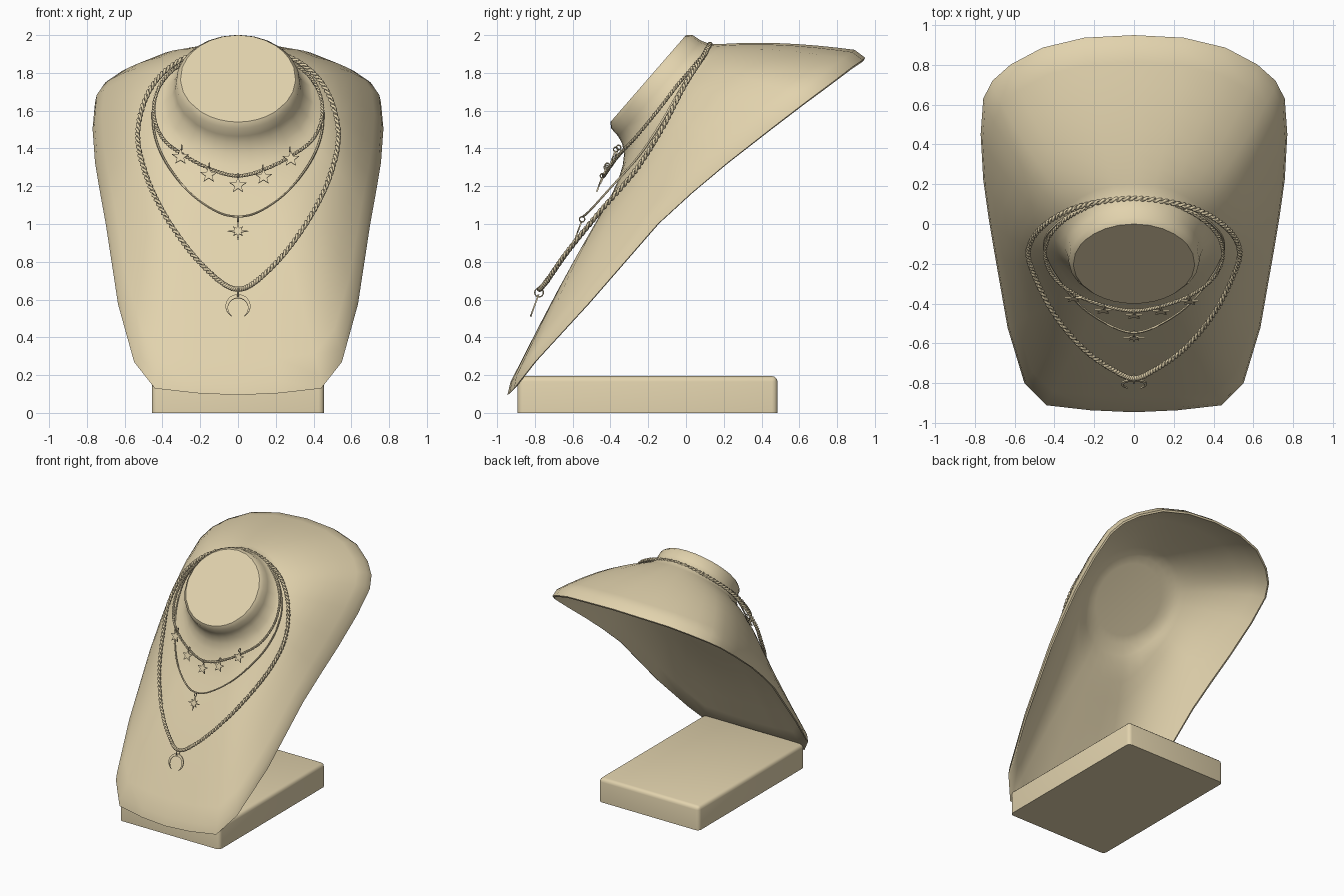
import bpy, bmesh
from math import sin, cos, pi, atan2, exp, radians
from mathutils import Vector, Matrix

if "Cube" in bpy.data.objects:
    bpy.data.objects.remove(bpy.data.objects["Cube"])

mat = bpy.data.materials.new("tan")
mat.diffuse_color = (0.76, 0.65, 0.42, 1)
mat.use_nodes = True
mat.node_tree.nodes["Principled BSDF"].inputs["Base Color"].default_value = mat.diffuse_color


def finish(obj, angle=35):
    obj.data.materials.clear()
    obj.data.materials.append(mat)
    bpy.ops.object.select_all(action='DESELECT')
    obj.select_set(True)
    bpy.context.view_layer.objects.active = obj
    bpy.ops.object.shade_smooth_by_angle(angle=radians(angle))
    return obj


def from_bmesh(name, bm, angle=35):
    bmesh.ops.recalc_face_normals(bm, faces=bm.faces)
    me = bpy.data.meshes.new(name)
    bm.to_mesh(me)
    bm.free()
    obj = bpy.data.objects.new(name, me)
    bpy.context.collection.objects.link(obj)
    return finish(obj, angle)


# Base block with rounded top and corners
bm = bmesh.new()
bmesh.ops.create_cube(bm, size=1, matrix=Matrix.Translation((0, -0.203, 0.0975)) @ Matrix.Diagonal((0.912, 1.376, 0.195, 1)))
edges = [e for e in bm.edges if max(v.co.z for v in e.verts) > 0.1]
bmesh.ops.bevel(bm, geom=edges, offset=0.03, segments=3, profile=0.5, affect='EDGES')
from_bmesh("base", bm)

# Bust shell, built in the tilted frame of the neck disc (x, u up-slope, d depth below disc)
C = Vector((0, -0.2, 1.77))
U = Vector((0, 0.656, 0.755))
N = Vector((0, -0.755, 0.656))
RIM = [(0, -.945, .095), (.22, -.935, .105), (.44, -.91, .13), (.55, -.80, .27), (.635, -.52, .575),
       (.70, -.15, 1.0), (.73, .03, 1.165), (.757, .22, 1.325), (.77, .45, 1.505), (.757, .63, 1.643),
       (.71, .72, 1.71), (.62, .80, 1.77), (.46, .885, 1.835), (.25, .935, 1.868), (0, .948, 1.88)]
NECK = [(.305, 0), (.328, .025), (.335, .08), (.35, .12), (.384, .165)]
STEPS = (.04, .1, .18, .3, .45, .6, .75, .9, 1)


def column(i):
    v = Vector(RIM[i]) - C
    rim = Vector((v.x, v.dot(U), -v.dot(N)))
    phi = 0.5 * atan2(rim.x, -rim.y) + 0.5 * i * pi / 14
    ring = lambda r, d: Vector((r * sin(phi), -r * cos(phi), d))
    back, front = (1 - cos(phi)) / 2, ((1 + cos(phi)) / 2) ** 2
    # shoulder line just inside the curled rim
    pre = rim + Vector((-.01 * sin(phi), .06 * front - .005 * back, -.033 - .037 * back))

    def loft(t):
        p = ring(.384, .165).lerp(pre, t)
        p.z += .7 * t * exp(-t / .15) * front - (.25 * sin(phi) ** 2 + .12 * back * back) * t * (1 - t)
        return p

    pts = [ring(r, d) for r, d in NECK] + [loft(t) for t in STEPS] + [rim]
    inset = Vector((-.015 * sin(phi), .015 * cos(phi), .004))
    pts += [rim + inset]
    pts += [loft(t) + Vector((-.012 * sin(phi), .012 * cos(phi), .026)) for t in STEPS[-2::-1]]
    pts += [ring(.34, .185), ring(.28, .18)]
    return [C + Vector((p.x, 0, 0)) + U * p.y - N * p.z for p in pts]


half = [column(i) for i in range(15)]
mirrored = [[Vector((-p.x, p.y, p.z)) for p in c] for c in half[13:0:-1]]
bm = bmesh.new()
cols = [[bm.verts.new(p) for p in c] for c in half + mirrored]
for a, b in zip(cols, cols[1:] + cols[:1]):
    for j in range(len(a) - 1):
        bm.faces.new((a[j], b[j], b[j + 1], a[j + 1]))
bm.faces.new([c[0] for c in cols])
bm.faces.new([c[-1] for c in cols])
from_bmesh("bust", bm, 42)


# Necklaces
def closed_path(pts, sub):
    full = [Vector(p) for p in pts]
    full += [Vector((-p.x, p.y, p.z)) for p in full[-2:0:-1]]
    n, out = len(full), []
    for i in range(n):
        a, b, c, d = (full[(i + k) % n] for k in (-1, 0, 1, 2))
        for s in range(sub):
            t = s / sub
            out.append(0.5 * (2 * b + (c - a) * t + (2 * a - 5 * b + 4 * c - d) * t * t
                              + (3 * b - a - 3 * c + d) * t ** 3))
    return out


def tube(name, pts, radius):
    cu = bpy.data.curves.new(name, 'CURVE')
    cu.dimensions = '3D'
    cu.bevel_depth = radius
    cu.bevel_resolution = 1
    sp = cu.splines.new('POLY')
    sp.points.add(len(pts) - 1)
    for q, p in zip(sp.points, pts):
        q.co = (*p, 1)
    sp.use_cyclic_u = True
    obj = bpy.data.objects.new(name, cu)
    bpy.context.collection.objects.link(obj)
    bpy.ops.object.select_all(action='DESELECT')
    obj.select_set(True)
    bpy.context.view_layer.objects.active = obj
    bpy.ops.object.convert(target='MESH')
    return finish(bpy.context.view_layer.objects.active, 60)


def rope(name, pts, radius, turns):
    path = closed_path(pts, 50)
    n = len(path)
    for k in range(2):
        strand = []
        for i, p in enumerate(path):
            t = (path[(i + 1) % n] - path[i - 1]).normalized()
            side = t.cross(N).normalized()
            a = 2 * pi * turns * i / n + k * pi
            strand.append(p + (side * cos(a) + side.cross(t) * sin(a)) * radius * 0.5)
        tube(f"{name}_strand_{k + 1}", strand, radius * 0.55)


rope("short_chain", [(0, .125, 1.945), (.25, .075, 1.875), (.4, -.03, 1.755), (.447, -.15, 1.6),
                     (.4, -.27, 1.455), (.28, -.36, 1.36), (.13, -.415, 1.285), (0, -.435, 1.255)], .010, 70)
rope("long_chain", [(0, .128, 1.95), (.28, .085, 1.88), (.455, -.01, 1.73), (.53, -.13, 1.5), (.495, -.27, 1.28),
                    (.395, -.46, 1.06), (.25, -.63, .85), (.1, -.735, .7), (0, -.775, .655)], .014, 75)
tube("middle_chain", closed_path([(0, .125, 1.945), (.27, .07, 1.87), (.42, -.03, 1.715), (.45, -.13, 1.54),
                                  (.4, -.25, 1.36), (.27, -.41, 1.18), (.12, -.51, 1.07), (0, -.545, 1.04)], 12), .006)


# Pendants: flat plates tilted along the slope
def plate(name, outline, loc, thick=.008, tilt=-20):
    bm = bmesh.new()
    rings = [[bm.verts.new((x, y, z)) for x, z in outline] for y in (-thick / 2, thick / 2)]
    bm.faces.new(rings[0])
    bm.faces.new(rings[1])
    n = len(outline)
    for i in range(n):
        bm.faces.new((rings[0][i], rings[0][(i + 1) % n], rings[1][(i + 1) % n], rings[1][i]))
    bmesh.ops.transform(bm, matrix=Matrix.Translation(loc) @ Matrix.Rotation(radians(tilt), 4, 'X'), verts=bm.verts)
    from_bmesh(name, bm, 30)


def star(radii, count):
    return [(radii[i % len(radii)] * sin(2 * pi * i / count), radii[i % len(radii)] * cos(2 * pi * i / count))
            for i in range(count)]


def link(name, loc, r):
    tube(name, [Vector(loc) + Vector((0, r * cos(a * pi / 8), r * sin(a * pi / 8))) for a in range(16)], .004)


for i, (x, y, z) in enumerate([(-.305, -.375, 1.355), (-.155, -.435, 1.26), (0, -.46, 1.205),
                               (.135, -.44, 1.25), (.28, -.39, 1.345)]):
    plate(f"star_{i + 1}", star((.046, .019), 10), (x, y, z))
    link(f"star_link_{i + 1}", (x * .98, y + .018, z + .05), .012)

plate("sunburst", star((.055, .018, .036, .018), 16), (0, -.572, .962))
link("sunburst_link", (0, -.55, 1.025), .014)

# Crescent opening downward
angs = [radians(-62 + 304 * i / 24) for i in range(25)]
outer = [(.066 * cos(a), .066 * sin(a)) for a in angs]
inner = []
for i in range(23, 0, -1):
    r = .066 - .021 * sin(pi * i / 24) ** .8
    inner.append((r * cos(angs[i]), r * sin(angs[i])))
plate("crescent", outer + inner, (0, -.803, .565))
link("crescent_link", (0, -.778, .637), .023)
